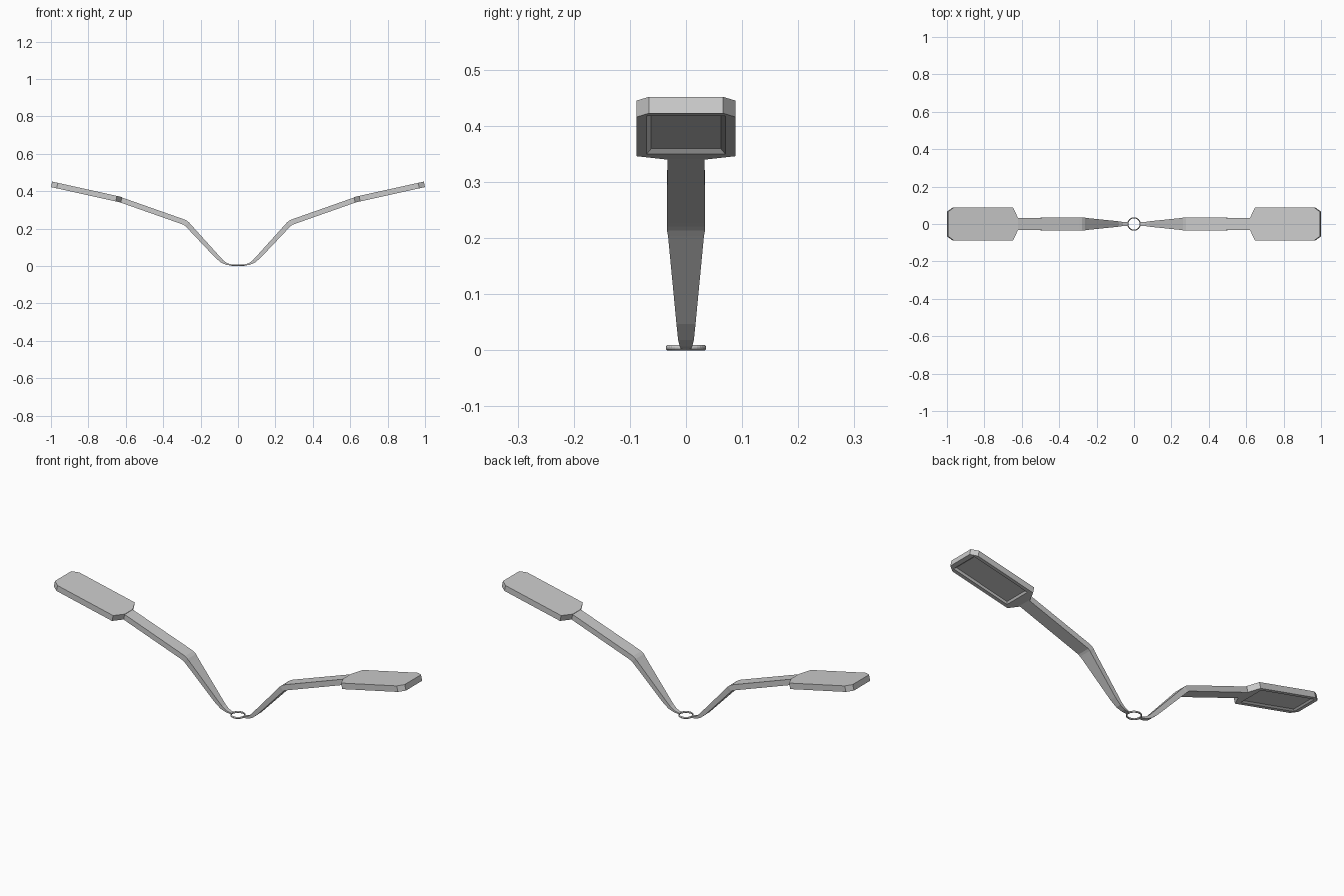
import bpy, bmesh, math
from mathutils import Matrix, Vector

if "Cube" in bpy.data.objects:
    bpy.data.objects.remove(bpy.data.objects["Cube"])


def finish(name, bm, mirror=False):
    bmesh.ops.recalc_face_normals(bm, faces=bm.faces)
    mesh = bpy.data.meshes.new(name)
    bm.to_mesh(mesh)
    bm.free()
    ob = bpy.data.objects.new(name, mesh)
    bpy.context.collection.objects.link(ob)
    if mirror:
        add_mirror(ob)
    return ob


def add_mirror(ob):
    mod = ob.modifiers.new("mirror", 'MIRROR')
    mod.use_axis[0] = True


def skin(bm, loops, closed=False):
    """Join equal-length point loops with quads, capping open ends."""
    rings = [[bm.verts.new(p) for p in loop] for loop in loops]
    n = len(rings[0])
    pairs = list(zip(rings, rings[1:] + rings[:1])) if closed else list(zip(rings, rings[1:]))
    for a, b in pairs:
        for i in range(n):
            j = (i + 1) % n
            bm.faces.new((a[i], a[j], b[j], b[i]))
    if not closed:
        bm.faces.new(rings[0])
        bm.faces.new(rings[-1])


# Bent arms: x, z, half width, thickness along the centre line
stations = [(0.034, 0.0055, 0.009, 0.006), (0.060, 0.011, 0.011, 0.010),
            (0.085, 0.025, 0.014, 0.017), (0.115, 0.054, 0.017, 0.022),
            (0.262, 0.213, 0.032, 0.027), (0.272, 0.224, 0.034, 0.028),
            (0.284, 0.233, 0.034, 0.028), (0.300, 0.239, 0.034, 0.028),
            (0.635, 0.357, 0.033, 0.028)]
loops = []
for i, (x, z, w, t) in enumerate(stations):
    a = stations[max(i - 1, 0)]
    b = stations[min(i + 1, len(stations) - 1)]
    d = Vector((b[0] - a[0], 0, b[1] - a[1])).normalized()
    up = Vector((-d.z, 0, d.x)) * t / 2
    c = Vector((x, 0, z))
    side = Vector((0, w, 0))
    loops.append([c + up + side, c + up - side, c - up - side, c - up + side])
bm = bmesh.new()
skin(bm, loops)
finish("arms", bm, True)

# Flat heads with clipped corners, built level then tilted
start = Vector((0.635, 0, 0.357))
end = Vector((0.9967, 0, 0.437))
length = (end - start).length
tilt = Matrix.Translation(start) @ Matrix.Rotation(-math.atan2(end.z - start.z, end.x - start.x), 4, 'Y')


def prism(bm, low, high, z0, z1):
    skin(bm, [[tilt @ Vector((x, y, z0)) for x, y in low],
              [tilt @ Vector((x, y, z1)) for x, y in high]])


half = [(-0.012, 0.033), (0.016, 0.088), (length - 0.031, 0.088), (length, 0.066)]
outline = half + [(x, -y) for x, y in reversed(half)]
bm = bmesh.new()
prism(bm, outline, outline, -0.015, 0.015)
heads = finish("heads", bm)


# Shallow recess in the underside of each head
def rect(m):
    x0, x1, y = 0.034 + m, length - 0.022 - m, 0.070 - m
    return [(x0, -y), (x1, -y), (x1, y), (x0, y)]


bm = bmesh.new()
prism(bm, rect(-0.008), rect(0.008), -0.023, -0.007)
cutter = finish("recess_cutter", bm)
cut = heads.modifiers.new("recess", 'BOOLEAN')
cut.operation = 'DIFFERENCE'
cut.solver = 'EXACT'
cut.object = cutter
bpy.context.view_layer.objects.active = heads
bpy.ops.object.modifier_apply(modifier="recess")
bpy.data.objects.remove(cutter)
add_mirror(heads)

# Central ring joining the two arms
profile = [(0.030, 0.002), (0.032, 0.0), (0.034, 0.0), (0.036, 0.002),
           (0.036, 0.006), (0.034, 0.009), (0.032, 0.009), (0.030, 0.006)]
steps = 32
bm = bmesh.new()
skin(bm, [[(r * math.cos(2 * math.pi * k / steps), r * math.sin(2 * math.pi * k / steps), z)
           for r, z in profile] for k in range(steps)], closed=True)
finish("centre_ring", bm)
